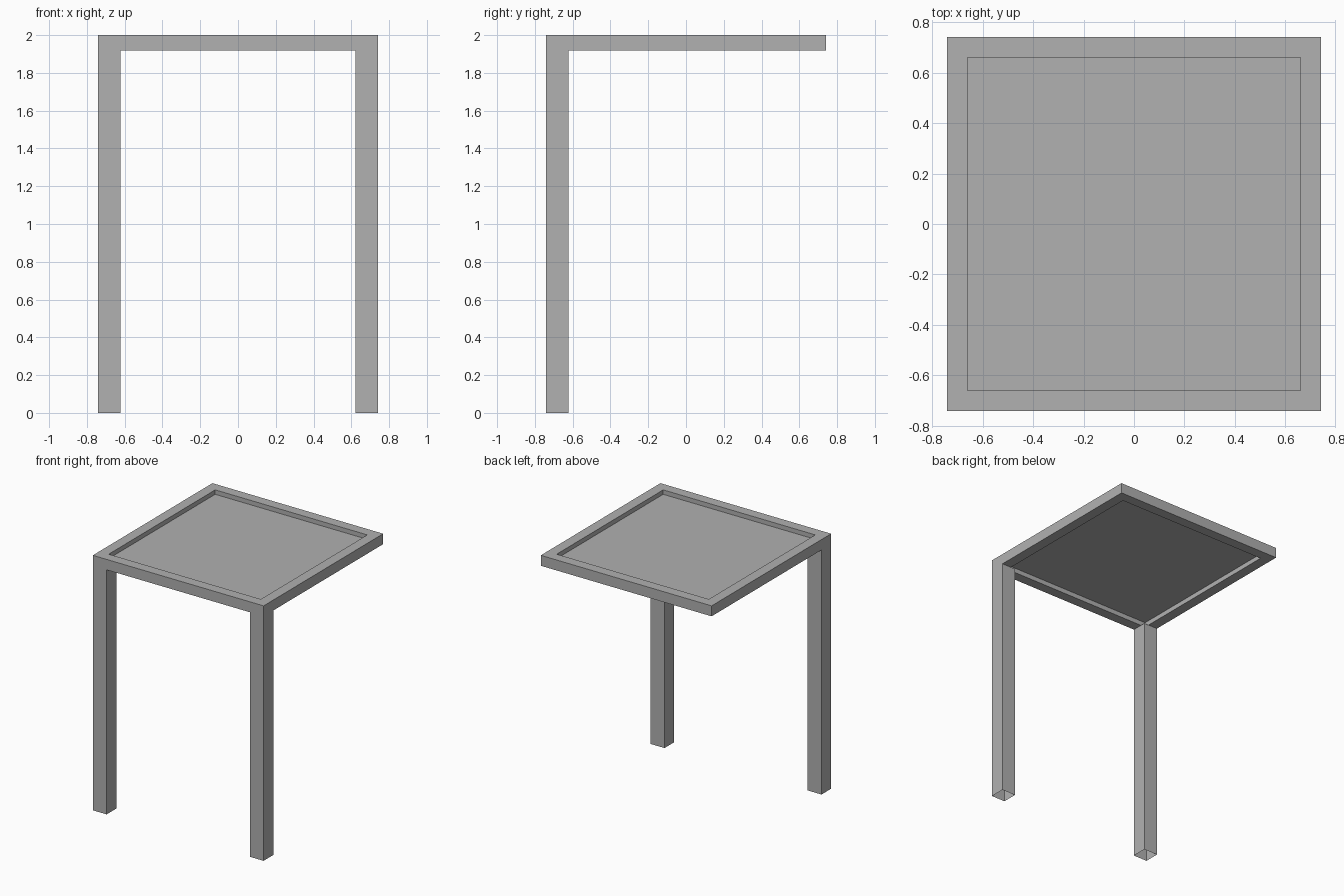
import bpy, bmesh

if "Cube" in bpy.data.objects:
    bpy.data.objects.remove(bpy.data.objects["Cube"])

HALF, INNER, LEG = 0.741, 0.66, 0.12
TOP, UNDER = 2.0, 1.918

# Mid-grey finish shared by all parts
grey = bpy.data.materials.new("dark_grey")
grey.diffuse_color = (0.44, 0.44, 0.44, 1)
grey.use_nodes = True
grey.node_tree.nodes["Principled BSDF"].inputs["Base Color"].default_value = grey.diffuse_color


def make_object(name, bm):
    bmesh.ops.recalc_face_normals(bm, faces=bm.faces)
    mesh = bpy.data.meshes.new(name)
    bm.to_mesh(mesh)
    bm.free()
    mesh.materials.append(grey)
    obj = bpy.data.objects.new(name, mesh)
    bpy.context.collection.objects.link(obj)
    return obj


def box(x0, x1, y0, y1, z0, z1):
    bm = bmesh.new()
    bmesh.ops.create_cube(bm, size=1)
    for v in bm.verts:
        v.co = (x1 if v.co.x > 0 else x0,
                y1 if v.co.y > 0 else y0,
                z1 if v.co.z > 0 else z0)
    return bm


# Square rim: mitred ring with a rectangular section
bm = bmesh.new()
section = [(HALF, TOP), (INNER, TOP), (INNER, UNDER), (HALF, UNDER)]
rings = [[bm.verts.new((sx * r, sy * r, z)) for r, z in section]
         for sx, sy in ((-1, -1), (1, -1), (1, 1), (-1, 1))]
for i in range(4):
    a, b = rings[i], rings[(i + 1) % 4]
    for j in range(4):
        k = (j + 1) % 4
        bm.faces.new((a[j], a[k], b[k], b[j]))
make_object("rim", bm)

# Recessed panel inside the rim
make_object("panel", box(-INNER, INNER, -INNER, INNER, 1.955, 1.965))

# Two front legs, open at the bottom
for side, name in ((-1, "front_left_leg"), (1, "front_right_leg")):
    xs = sorted((side * HALF, side * (HALF - LEG)))
    bm = box(*xs, -HALF, LEG - HALF, 0, UNDER)
    bmesh.ops.recalc_face_normals(bm, faces=bm.faces)
    bm.normal_update()
    bottom = [f for f in bm.faces if f.normal.z < -0.5]
    bmesh.ops.delete(bm, geom=bottom, context='FACES_ONLY')
    make_object(name, bm)
